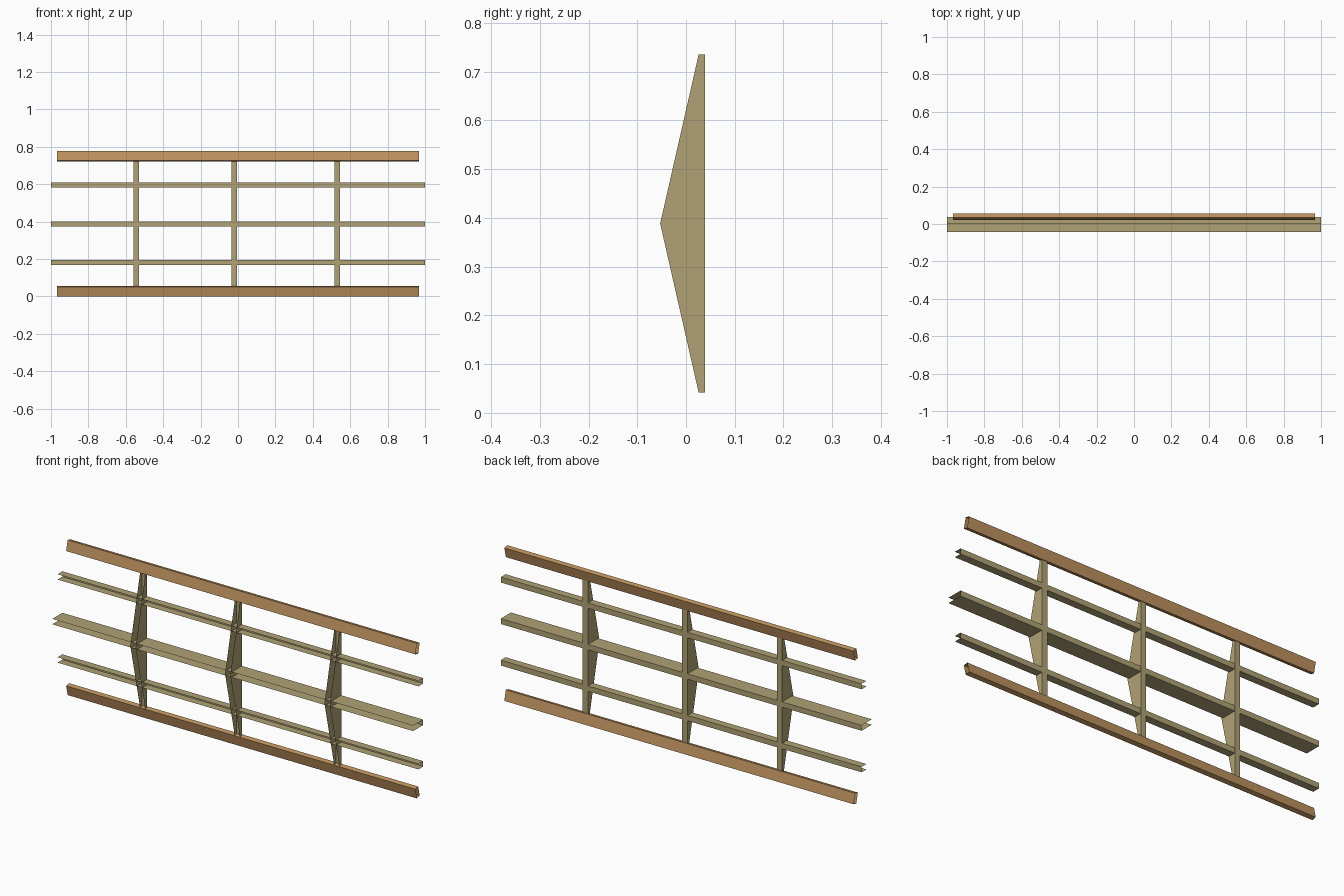
import bpy, bmesh, math

if "Cube" in bpy.data.objects:
    bpy.data.objects.remove(bpy.data.objects["Cube"])

MID = 0.3885      # height of the mirror plane
BACK = 0.039      # rear plane of the uprights


def material(name, rgb):
    m = bpy.data.materials.new(name)
    m.diffuse_color = (*rgb, 1)
    m.use_nodes = True
    m.node_tree.nodes["Principled BSDF"].inputs["Base Color"].default_value = m.diffuse_color
    return m


olive = material("olive_metal", (0.44, 0.365, 0.18))
brown = material("tan_brown", (0.52, 0.29, 0.115))


def finish(name, bm, mat):
    me = bpy.data.meshes.new(name)
    bm.to_mesh(me)
    bm.free()
    me.materials.append(mat)
    ob = bpy.data.objects.new(name, me)
    bpy.context.collection.objects.link(ob)
    return ob


def sweep_x(name, profile, x0, x1, mat, closed=False):
    """Sheet-metal section: sweep a (y, z) profile along x, ends left open."""
    bm = bmesh.new()
    a = [bm.verts.new((x0, y, z)) for y, z in profile]
    b = [bm.verts.new((x1, y, z)) for y, z in profile]
    n = len(profile)
    for i in range(n if closed else n - 1):
        j = (i + 1) % n
        bm.faces.new((a[i], b[i], b[j], a[j]))
    bmesh.ops.recalc_face_normals(bm, faces=bm.faces)
    return finish(name, bm, mat)


# Horizontal channels, web at the back and open to the front
for name, zc, front in (("lower_channel", MID - 0.208, 0.0),
                        ("middle_channel", MID, -0.042),
                        ("upper_channel", MID + 0.208, 0.0)):
    h = 0.0135
    back = BACK - 0.001
    sweep_x(name, [(front, zc - h), (back, zc - h), (back, zc + h), (front, zc + h)],
            -1, 1, olive)

# Upright channels with flanges that taper from the middle to both ends
half = 0.347
side = [(BACK, -half), (0.026, -half), (-0.053, 0), (0.026, half), (BACK, half)]
for name, xc in (("left_upright", -0.545), ("centre_upright", -0.02), ("right_upright", 0.531)):
    bm = bmesh.new()
    l, r = [[bm.verts.new((xc + s * 0.0145, y, MID + z)) for y, z in side] for s in (-1, 1)]
    bm.faces.new(l)
    bm.faces.new(r[::-1])
    bm.faces.new((l[0], l[4], r[4], r[0]))
    bmesh.ops.recalc_face_normals(bm, faces=bm.faces)
    finish(name, bm, olive)

# Tilted rectangular tubes along the top and bottom, following the flange slope
tilt = math.radians(13.2)
c, s = math.cos(tilt), math.sin(tilt)
height, depth = 0.0522, 0.0225
y0, z0 = 0.022, MID - height * c
for name, sign in (("top_rail", 1), ("bottom_rail", -1)):
    corners = [(0, 0), (depth, 0), (depth, height), (0, height)]
    profile = [(y0 + d * c + h * s, MID + sign * (z0 - d * s + h * c)) for d, h in corners]
    sweep_x(name, profile, -0.968, 0.968, brown, closed=True)
